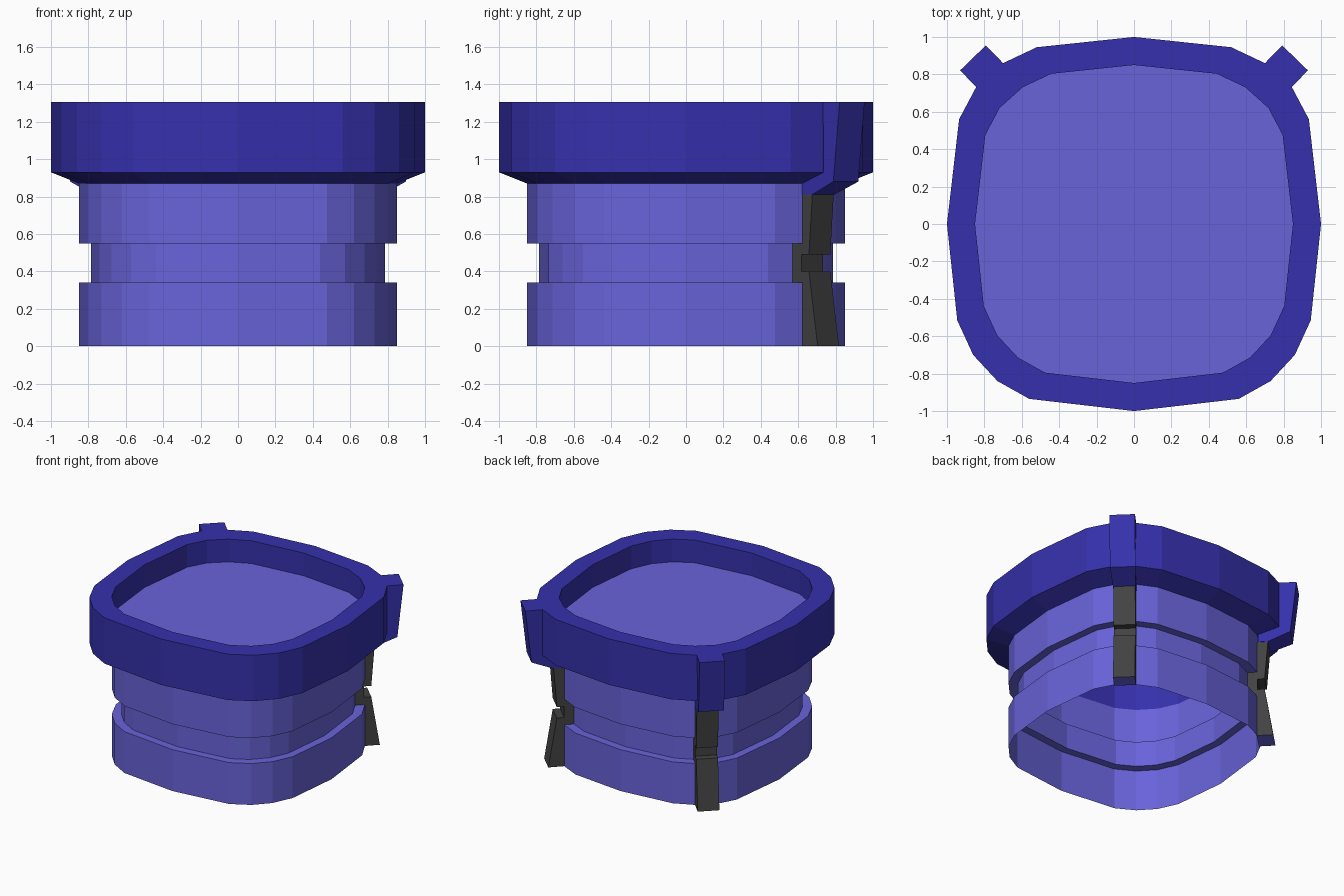
import bpy, bmesh
from mathutils import Vector

if "Cube" in bpy.data.objects:
    bpy.data.objects.remove(bpy.data.objects["Cube"])


def material(name, rgb):
    m = bpy.data.materials.new(name)
    m.diffuse_color = (*rgb, 1)
    m.use_nodes = True
    m.node_tree.nodes["Principled BSDF"].inputs["Base Color"].default_value = m.diffuse_color
    return m


dark_blue = material("dark_blue", (0.036, 0.030, 0.413))
light_blue = material("light_blue", (0.14, 0.125, 0.70))
dark_grey = material("dark_grey", (0.055, 0.055, 0.055))

# Rounded-square outline: right half from front to back, mirrored to the left
half = [(0.56, -0.935), (0.73, -0.84), (0.86, -0.70), (0.945, -0.515), (1, 0),
        (0.935, 0.56), (0.845, 0.73), (0.70, 0.86), (0.52, 0.945)]
outline = [(0, -1)] + half + [(0, 1)] + [(-x, y) for x, y in reversed(half)]


def finish(name, bm, *mats):
    mesh = bpy.data.meshes.new(name)
    bm.to_mesh(mesh)
    bm.free()
    for m in mats:
        mesh.materials.append(m)
    obj = bpy.data.objects.new(name, mesh)
    bpy.context.collection.objects.link(obj)
    return obj


def loft(name, profile, mat, closed=False):
    """Sweep (scale, z) profile points around the outline."""
    bm = bmesh.new()
    rings = [[bm.verts.new((x * s, y * s, z)) for x, y in outline] for s, z in profile]
    n = len(outline)
    pairs = list(zip(rings, rings[1:])) + ([(rings[-1], rings[0])] if closed else [])
    for a, b in pairs:
        for i in range(n):
            j = (i + 1) % n
            bm.faces.new((a[i], a[j], b[j], b[i]))
    return finish(name, bm, mat)


def corner_rib(name, profile, side, *mats):
    """Extrude (radius, z, half width) points across a back corner."""
    out = Vector((0.696 * side, 0.718, 0))
    across = Vector((0.718 * side, -0.696, 0))
    bm = bmesh.new()
    a, b = [[bm.verts.new(out * r + across * (w * s) + Vector((0, 0, z)))
             for r, z, w in profile] for s in (-1, 1)]
    bm.faces.new(a)
    bm.faces.new(b)
    for i in range(len(profile)):
        j = (i + 1) % len(profile)
        bm.faces.new((a[i], a[j], b[j], b[i]))
    bmesh.ops.recalc_face_normals(bm, faces=bm.faces)
    if len(mats) > 1:  # underside of the latch matches the body
        for f in bm.faces:
            if f.normal.z < -0.9 and f.calc_center_median().z < 0.01:
                f.material_index = 1
    return finish(name, bm, *mats)


# Thin lower sleeve with a groove, open at the bottom
loft("sleeve", [(0.85, 0), (0.85, 0.34), (0.785, 0.34), (0.785, 0.55),
                (0.85, 0.55), (0.85, 0.87)], light_blue)

# Thick upper collar with chamfered underside
loft("collar", [(0.85, 0.87), (1, 0.93), (1, 1.307), (0.85, 1.307)], dark_blue, closed=True)

# Recessed floor inside the collar
bm = bmesh.new()
bm.faces.new([bm.verts.new((x * 0.85, y * 0.85, 1.12)) for x, y in outline])
finish("floor", bm, light_blue)

# Collar tabs and notched latches on both back corners
tab = [(0.945, 0.81, 0.085), (1.02, 0.81, 0.085), (1.19, 0.88, 0.096),
       (1.237, 1.307, 0.096), (0.97, 1.307, 0.096), (0.945, 0.87, 0.085)]
latch = [(r, z, 0.082) for r, z in
         [(0.935, 0), (1.06, 0), (0.995, 0.40), (0.94, 0.40), (0.94, 0.49),
          (0.995, 0.49), (1.02, 0.81), (0.935, 0.81), (0.935, 0.55),
          (0.865, 0.55), (0.865, 0.34), (0.935, 0.34)]]
for side, label in ((1, "right"), (-1, "left")):
    corner_rib("tab_" + label, tab, side, dark_blue)
    corner_rib("latch_" + label, latch, side, dark_grey, light_blue)
